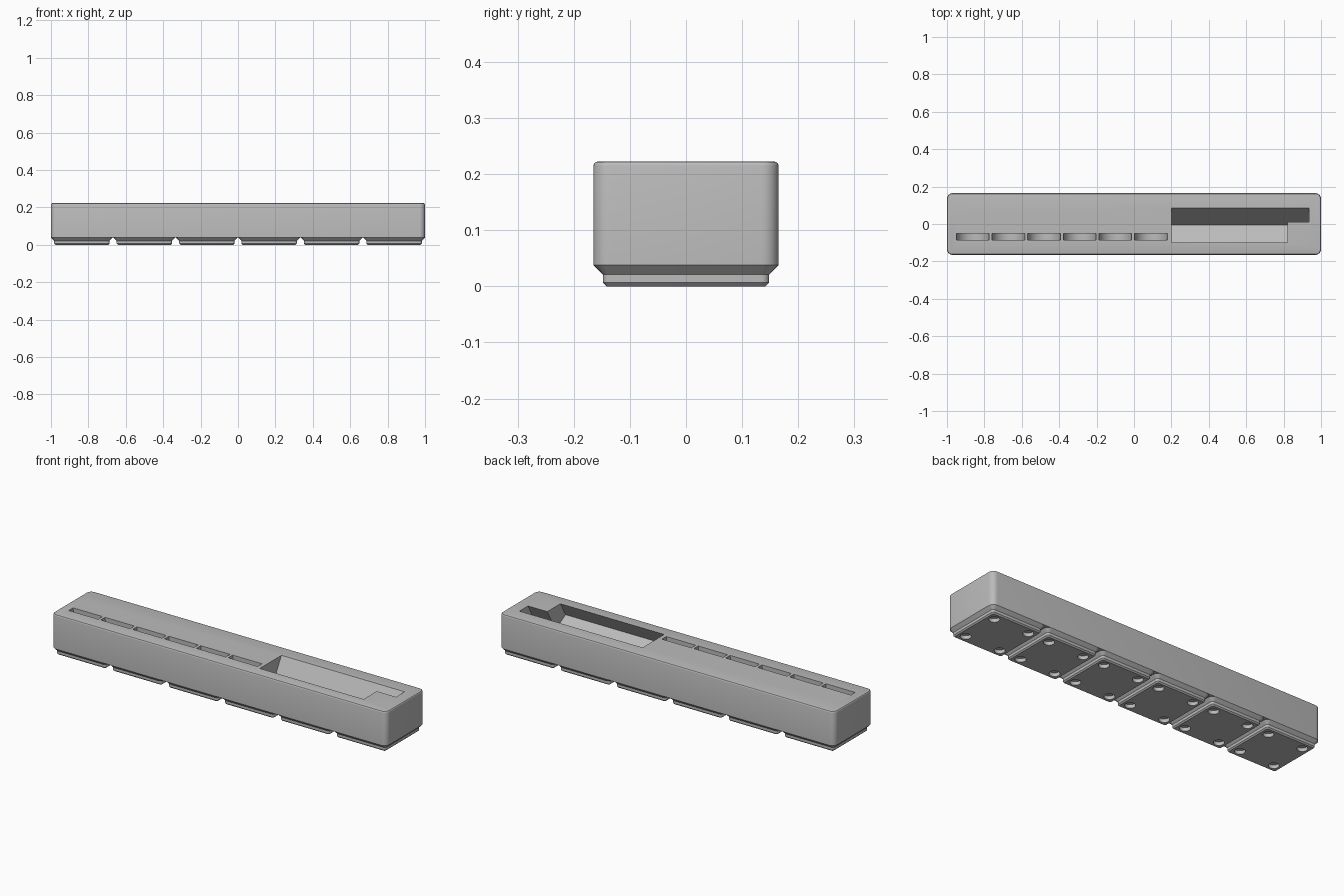
import bpy, bmesh
from math import radians, sin, cos, tan, pi
from mathutils import Matrix, Vector

if "Cube" in bpy.data.objects:
    bpy.data.objects.remove(bpy.data.objects["Cube"])

TOP = 0.222       # height of the upper face
SEAM = 0.038      # where the body meets the feet
HALF = 0.165      # half width of one cell
PITCH = 0.334     # spacing of the feet
TILT = radians(60)

grey = bpy.data.materials.new("plain_grey")
grey.use_nodes = True
COLOUR = (0.5, 0.5, 0.5, 1)
grey.diffuse_color = COLOUR
grey.node_tree.nodes["Principled BSDF"].inputs["Base Color"].default_value = COLOUR


def add_object(name, bm):
    bmesh.ops.recalc_face_normals(bm, faces=bm.faces)
    mesh = bpy.data.meshes.new(name)
    bm.to_mesh(mesh)
    bm.free()
    mesh.materials.append(grey)
    obj = bpy.data.objects.new(name, mesh)
    bpy.context.collection.objects.link(obj)
    return obj


def rounded_loft(name, layers, cx=0, steps=6):
    """Stack rounded rectangles given as (half x, half y, corner radius, z)."""
    bm = bmesh.new()
    rings = []
    for hx, hy, r, z in layers:
        ring = []
        for q, (sx, sy) in enumerate([(1, 1), (-1, 1), (-1, -1), (1, -1)]):
            for i in range(steps + 1):
                a = (q + i / steps) * pi / 2
                ring.append(bm.verts.new((cx + sx * (hx - r) + r * cos(a),
                                          sy * (hy - r) + r * sin(a), z)))
        rings.append(ring)
    n = len(rings[0])
    for low, high in zip(rings, rings[1:]):
        for i in range(n):
            j = (i + 1) % n
            bm.faces.new((low[i], low[j], high[j], high[i]))
    bm.faces.new(rings[0][::-1])
    bm.faces.new(rings[-1])
    return add_object(name, bm)


def tilted_cutter(name, x0, x1, back, front, run, radius):
    """Leaning box: opening from front to back, rear wall running down by run."""
    up = Vector((0, cos(TILT), sin(TILT)))
    across = Vector((0, -sin(TILT), cos(TILT)))
    corner = Vector((0, back - run, TOP - run * tan(TILT)))
    thick = (back - front) * sin(TILT)
    height = run / cos(TILT) + 0.15
    bm = bmesh.new()
    bmesh.ops.create_cube(bm, size=1)
    for v in bm.verts:
        v.co = (corner + Vector((x0 if v.co.x < 0 else x1, 0, 0))
                + across * (thick * (v.co.y + 0.5)) + up * (height * (v.co.z + 0.5)))
    edges = [e for e in bm.edges
             if abs((e.verts[0].co - e.verts[1].co).normalized().dot(up)) > 0.99]
    if radius:
        bmesh.ops.bevel(bm, geom=edges, offset=radius, segments=4, profile=0.5, affect='EDGES')
    return add_object(name, bm)


def disc_cutter(name, centre, radius, depth, axis=None, segments=48):
    bm = bmesh.new()
    turn = Matrix.Rotation(pi / 2, 4, axis) if axis else Matrix()
    bmesh.ops.create_cone(bm, cap_ends=True, segments=segments, radius1=radius, radius2=radius,
                          depth=depth, matrix=Matrix.Translation(centre) @ turn)
    return add_object(name, bm)


def carve(obj, cutters):
    for cutter in cutters:
        cutter.hide_render = True
        mod = obj.modifiers.new("cut", 'BOOLEAN')
        mod.operation = 'DIFFERENCE'
        mod.solver = 'EXACT'
        mod.object = cutter
    bpy.context.view_layer.update()
    graph = bpy.context.evaluated_depsgraph_get()
    mesh = bpy.data.meshes.new_from_object(obj.evaluated_get(graph))
    obj.modifiers.clear()
    obj.data = mesh
    for cutter in cutters:
        bpy.data.objects.remove(cutter)


def smooth(obj):
    bpy.ops.object.select_all(action='DESELECT')
    obj.select_set(True)
    bpy.context.view_layer.objects.active = obj
    bpy.ops.object.shade_smooth_by_angle(angle=radians(30))


# Long body with a softened upper rim
layers = [(1, HALF, 0.03, SEAM), (1, HALF, 0.03, TOP - 0.007)]
for k in range(1, 4):
    a = k * pi / 6
    inset = 0.007 * (1 - cos(a))
    layers.append((1 - inset, HALF - inset, 0.03 - inset, TOP - 0.007 * (1 - sin(a))))
body = rounded_loft("tray_body", layers)

# Leaning tool recess: long blade slot, wide head pocket and tip pocket
cutters = [
    tilted_cutter("head_cutter", 0.2, 0.82, 0.085, -0.1, 0.09, 0.01),
    tilted_cutter("tip_cutter", 0.5, 0.935, 0.085, 0.012, 0.09, 0.014),
    tilted_cutter("blade_cutter", -0.95, 0.25, 0.06, 0.013, 0.033, 0),
]
# Row of six round-bottomed slots
for i in range(6):
    x = -0.862 + i * 0.1905
    cutters.append(disc_cutter("slot_cutter", (x, -0.068, TOP), 0.0875, 0.037, 'X'))
carve(body, cutters)
smooth(body)

# Six stepped feet, each with four round holes underneath
for i in range(6):
    x = (i - 2.5) * PITCH
    foot = rounded_loft("foot_%d" % (i + 1), [
        (0.1416, 0.1416, 0.0064, 0), (0.148, 0.148, 0.0128, 0.0064),
        (0.148, 0.148, 0.0128, 0.021), (HALF, HALF, 0.0298, SEAM)], x)
    carve(foot, [disc_cutter("hole_cutter", (x + sx * 0.1035, sy * 0.1035, 0), 0.026, 0.038,
                             segments=32) for sx in (-1, 1) for sy in (-1, 1)])
    smooth(foot)
